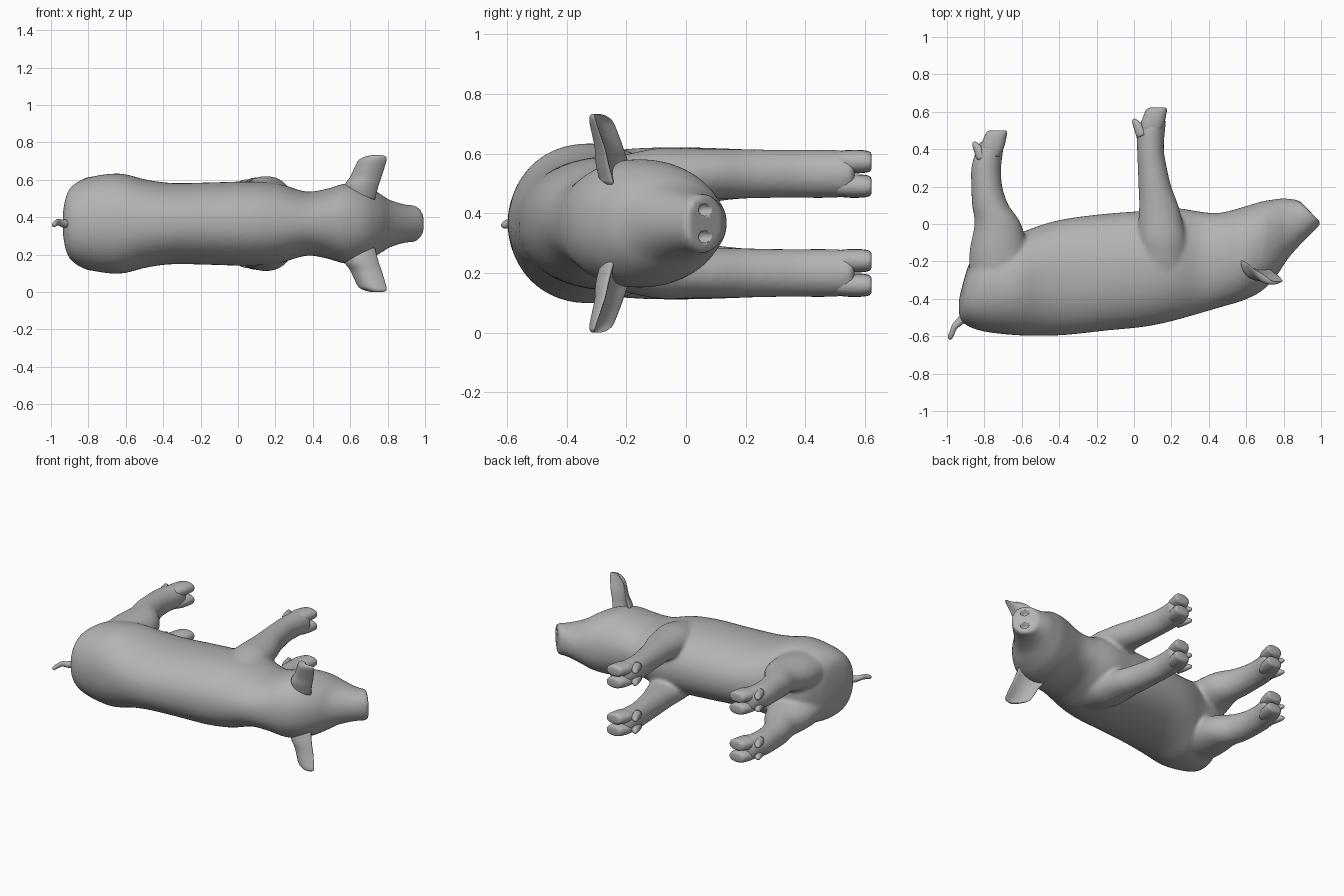
import bpy, bmesh, math
from mathutils import Vector

if "Cube" in bpy.data.objects:
    bpy.data.objects.remove(bpy.data.objects["Cube"])

ZC = 0.366  # mid plane of the animal lying on its side

skin = bpy.data.materials.new("grey_skin")
skin.diffuse_color = (0.45, 0.45, 0.45, 1)
skin.use_nodes = True
skin.node_tree.nodes["Principled BSDF"].inputs["Base Color"].default_value = skin.diffuse_color


def smooth_rows(rows, steps):
    """Catmull-Rom interpolation of table rows."""
    out = []
    for i in range(len(rows) - 1):
        p = [rows[max(0, min(len(rows) - 1, i + k))] for k in (-1, 0, 1, 2)]
        for s in range(steps):
            t = s / steps
            out.append([0.5 * (2 * b + (c - a) * t + (2 * a - 5 * b + 4 * c - d) * t * t
                               + (3 * b - a - 3 * c + d) * t ** 3) for a, b, c, d in zip(*p)])
    return out + [list(rows[-1])]


def loft(bm, rings):
    """Skin closed rings of points and cap both ends."""
    vs = [[bm.verts.new(p) for p in r] for r in rings]
    n = len(vs[0])
    for a, b in zip(vs, vs[1:]):
        for i in range(n):
            bm.faces.new((a[i], a[(i + 1) % n], b[(i + 1) % n], b[i]))
    bm.faces.new(vs[0][::-1])
    bm.faces.new(vs[-1])


def ring(c, u, v, n=32, power=2.0):
    c, u, v = Vector(c), Vector(u), Vector(v)
    pts = []
    for i in range(n):
        a = 2 * math.pi * i / n
        co, si = math.cos(a), math.sin(a)
        e = 2 / power
        pts.append(c + u * math.copysign(abs(co) ** e, co) + v * math.copysign(abs(si) ** e, si))
    return pts


def finish(bm, name):
    bmesh.ops.recalc_face_normals(bm, faces=bm.faces)
    me = bpy.data.meshes.new(name)
    bm.to_mesh(me)
    bm.free()
    me.materials.append(skin)
    for p in me.polygons:
        p.use_smooth = True
    ob = bpy.data.objects.new(name, me)
    bpy.context.collection.objects.link(ob)
    return ob


# Trunk, neck, head and snout: back x, back y, belly x, belly y, half width
trunk = [(-.937, -.47, -.935, -.40, .06), (-.925, -.51, -.91, -.30, .15),
         (-.89, -.545, -.875, -.20, .205), (-.80, -.575, -.80, -.10, .247),
         (-.65, -.593, -.62, -.05, .268), (-.50, -.598, -.48, .0, .235),
         (-.35, -.592, -.35, .03, .217), (-.15, -.57, -.15, .055, .22),
         (.05, -.55, .05, .07, .225), (.20, -.52, .22, .085, .215),
         (.36, -.475, .36, .065, .172), (.48, -.44, .46, .06, .185),
         (.58, -.41, .58, .09, .215), (.68, -.36, .68, .12, .20),
         (.76, -.28, .74, .13, .165), (.82, -.19, .79, .137, .13),
         (.89, -.11, .83, .135, .11), (.95, -.05, .86, .13, .10),
         (.985, -.015, .875, .127, .10), (1.0, .006, .888, .122, .092)]
body = bmesh.new()
rings = []
for xb, yb, xt, yt, w in smooth_rows(trunk, 4):
    rings.append(ring(((xb + xt) / 2, (yb + yt) / 2, ZC), ((xt - xb) / 2, (yt - yb) / 2, 0),
                      (0, 0, w), 48, 2.15))
loft(body, rings)

# Legs: y, centre x, half depth, offset from mid plane, half width
front_leg = [(-.25, .16, .12, .12, .10), (-.10, .152, .13, .15, .102), (.0, .143, .12, .16, .092),
             (.10, .132, .105, .165, .085), (.20, .112, .088, .166, .083), (.30, .098, .078, .166, .081),
             (.40, .088, .072, .166, .08), (.50, .092, .074, .166, .08), (.55, .105, .066, .166, .074),
             (.565, .11, .045, .166, .055)]
hind_leg = [(-.30, -.72, .16, .12, .12), (-.15, -.725, .155, .135, .118), (.0, -.728, .125, .155, .10),
            (.10, -.768, .098, .163, .09), (.20, -.787, .083, .166, .083), (.30, -.79, .08, .166, .081),
            (.38, -.775, .074, .166, .08), (.43, -.765, .066, .166, .075), (.445, -.76, .045, .166, .055)]
for rows in (front_leg, hind_leg):
    for side in (-1, 1):
        loft(body, [ring((x, y, ZC + side * o), (h, 0, 0), (0, 0, w))
                    for y, x, h, o, w in smooth_rows(rows, 4)])

pig = finish(body, "body_and_legs")
m = pig.modifiers.new("blend", 'REMESH')
m.mode = 'VOXEL'
m.voxel_size = 0.013
m.use_smooth_shade = True
m = pig.modifiers.new("soften", 'SMOOTH')
m.factor = 0.5
m.iterations = 5

# Nostrils cut into the snout
cut = bmesh.new()
for side in (-1, 1):
    d = Vector((.7, .7, 0))
    c = Vector((.944, .062, ZC + side * .045))
    loft(cut, [ring(c + d * t, (.02, -.02, 0), (0, 0, .02), 12) for t in (-.035, .05)])
cutter = finish(cut, "nostril_cutter")
cutter.hide_render = True
cutter.hide_viewport = True
cutter.display_type = 'WIRE'
m = pig.modifiers.new("nostrils", 'BOOLEAN')
m.operation = 'DIFFERENCE'
m.object = cutter


# Cloven hooves: two toes and two dewclaws on each leg
def hoof(name, x, y, side):
    bm = bmesh.new()
    for t in (-1, 1):
        z = ZC + side * .166 + t * .041
        toe = [(x - .03, y - .14, .045, .030), (x - .022, y - .09, .062, .038),
               (x - .008, y - .04, .060, .039), (x + .002, y - .008, .054, .034),
               (x + .006, y, .04, .022)]
        loft(bm, [ring((a, b, z), (h, 0, 0), (0, 0, w), 20, 2.3)
                  for a, b, h, w in smooth_rows(toe, 3)])
        claw = [(x - .075, y - .15, .03), (x - .097, y - .10, .024), (x - .117, y - .07, .013),
                (x - .12, y - .06, .005)]
        loft(bm, [ring((a, b, z), (r, r * .4, 0), (0, 0, r), 14) for a, b, r in smooth_rows(claw, 3)])
    finish(bm, name)


for label, side in (("left", 1), ("right", -1)):
    hoof("front_hoof_" + label, .12, .622, side)
    hoof("hind_hoof_" + label, -.735, .50, side)

# Ears: cupped leaves; height above mid plane, centre x, centre y, half width, thickness
ear = [(.13, .645, -.24, .085, .030), (.20, .65, -.255, .098, .028), (.25, .675, -.265, .09, .022),
       (.30, .695, -.28, .086, .017), (.34, .712, -.293, .08, .013), (.358, .73, -.30, .06, .009),
       (.366, .74, -.304, .03, .005)]
wide = Vector((.93, -.36, 0))
thin = Vector((.36, .93, 0))
for label, side in (("left", 1), ("right", -1)):
    bm = bmesh.new()
    rings = []
    for h, x, y, w, t in smooth_rows(ear, 4):
        pts = ring((x, y, ZC + side * h), wide * w, thin * t, 28)
        for p in pts:  # bend the rim forward to form the cup
            s = (p - Vector((x, y, p.z))).dot(wide) / w
            p += thin * (s * s - .4) * w * .45
        rings.append(pts)
    loft(bm, rings)
    finish(bm, "ear_" + label)

# Tail
tail = [(-.90, -.49, 0, .026), (-.935, -.525, .0, .021), (-.96, -.55, .008, .017),
        (-.972, -.58, .004, .016), (-.984, -.605, -.004, .014), (-.99, -.615, -.006, .006)]
bm = bmesh.new()
loft(bm, [ring((x, y, ZC + z), (r * .7, -r * .7, 0), (0, 0, r), 14)
          for x, y, z, r in smooth_rows(tail, 4)])
finish(bm, "tail")
